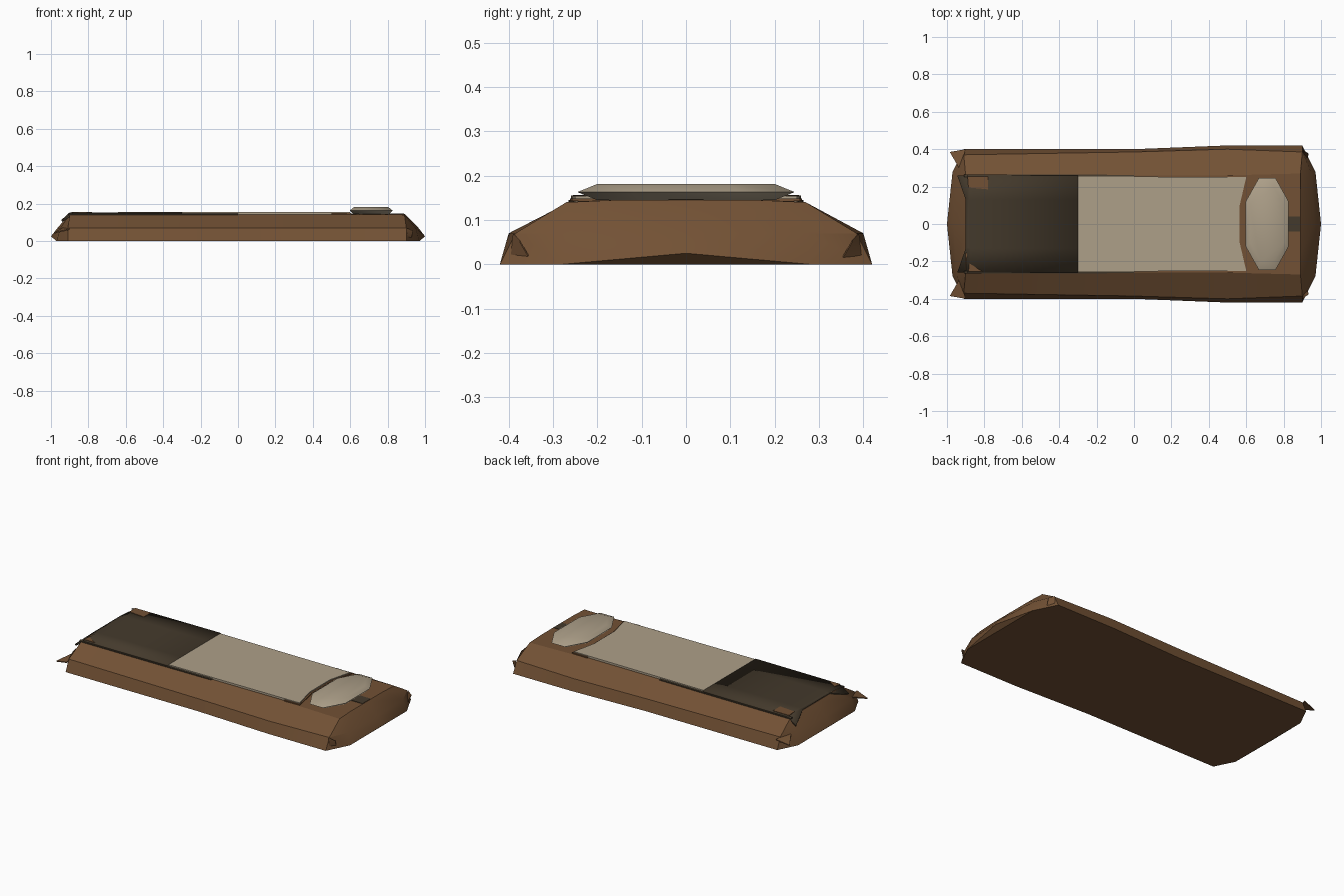
import bpy
import math

if "Cube" in bpy.data.objects:
    bpy.data.objects.remove(bpy.data.objects["Cube"])


def material(name, rgb):
    m = bpy.data.materials.new(name)
    m.use_nodes = True
    m.diffuse_color = (*rgb, 1)
    m.node_tree.nodes["Principled BSDF"].inputs["Base Color"].default_value = (*rgb, 1)
    return m


BROWN = material("brown leather", (0.17, 0.083, 0.035))
BEIGE = material("beige cloth", (0.42, 0.35, 0.25))
DARK = material("dark blanket", (0.058, 0.042, 0.025))


def build(name, verts, faces, mat, angle=25):
    me = bpy.data.meshes.new(name)
    me.from_pydata(verts, [], faces)
    me.materials.append(mat)
    ob = bpy.data.objects.new(name, me)
    bpy.context.collection.objects.link(ob)
    bpy.ops.object.select_all(action='DESELECT')
    ob.select_set(True)
    bpy.context.view_layer.objects.active = ob
    bpy.ops.object.mode_set(mode='EDIT')
    bpy.ops.mesh.select_all(action='SELECT')
    bpy.ops.mesh.normals_make_consistent(inside=False)
    bpy.ops.object.mode_set(mode='OBJECT')
    bpy.ops.object.shade_smooth_by_angle(angle=math.radians(angle))
    return ob


def both_sides(half):
    """Close a half outline (back end to front end) by mirroring it in y."""
    return half + [(x, -y, z) for x, y, z in reversed(half) if y > 0]


def loft(rings):
    n = len(rings[0])
    verts = [v for r in rings for v in r]
    faces = [(k * n + i, k * n + (i + 1) % n, (k + 1) * n + (i + 1) % n, (k + 1) * n + i)
             for k in range(len(rings) - 1) for i in range(n)]
    faces.append(tuple(range((len(rings) - 1) * n, len(rings) * n)))
    return verts, faces, n


def slab(name, outline, thick, mat):
    verts, faces, n = loft([[(x, y, z - thick) for x, y, z in outline], outline])
    faces.append(tuple(reversed(range(n))))
    return build(name, verts, faces, mat)


# Padded base: hem, shoulder and flat top, with the hem lifted at both ends
hem = both_sides([(-1, 0, .025), (-.97, .28, 0), (-.91, .4, 0), (0, .4, 0),
                  (.5, .42, 0), (.9, .42, 0), (.97, .28, 0), (1, 0, .025)])
shoulder = both_sides([(-.965, 0, .07), (-.95, .27, .07), (-.91, .37, .07), (0, .385, .07),
                       (.5, .4, .07), (.9, .385, .07), (.95, .27, .07), (.965, 0, .07)])
top = both_sides([(-.9, 0, .145), (-.9, .16, .145), (-.9, .26, .14), (0, .26, .142),
                  (.5, .26, .142), (.89, .27, .14), (.89, .16, .145), (.89, 0, .145)])
verts, faces, n = loft([hem, shoulder, top])
mid = n // 2
floor = [i for i in range(n) if i not in (0, mid)]
faces += [tuple(reversed(floor)), (0, 1, n - 1), (mid, mid + 1, mid - 1)]
build("padded_base", verts, faces, BROWN)

# Folded corner pleats
for side, label in ((1, "left"), (-1, "right")):
    slab("foot_corner_" + label, [(-.985, .385 * side, .045), (-.9, .4 * side, .065),
                                  (-.93, .29 * side, .075)], .006, BROWN)
    slab("head_corner_" + label, [(.9, .39 * side, .07), (.935, .375 * side, .055),
                                  (.925, .35 * side, .012), (.9, .4 * side, .02)], .005, BROWN)

# Sheet with a notched head end, and the blanket hanging over the foot end
slab("beige_sheet", both_sides([(-.3, 0, .155), (-.3, .255, .154), (.6, .25, .154),
                                (.565, .1, .156), (.565, 0, .156)]), .012, BEIGE)
slab("sheet_hem", both_sides([(.5, 0, .149), (.5, .262, .149), (.608, .257, .149),
                              (.575, .1, .149), (.575, 0, .149)]), .006, BROWN)
foot = [(-.945, -.26, .112), (-.9, -.13, .153), (-.9, .13, .153), (-.945, .26, .112)]
fold = [(-.88, y, .153) for _, y, _ in foot]
head = [(-.3, y, .155) for _, y, _ in foot]
rows = foot + fold + head
blanket = build("dark_blanket", rows,
                [(r + i, r + i + 1, r + i + 5, r + i + 4) for r in (0, 4) for i in range(3)], DARK)
edge = blanket.modifiers.new("thickness", 'SOLIDIFY')
edge.thickness = .011
edge.offset = -1

# Edge strips along the bedding
for side, label in ((1, "left"), (-1, "right")):
    slab("blanket_edge_" + label, [(-.91, .25 * side, .148), (.0, .25 * side, .148),
                                   (.0, .263 * side, .145), (-.91, .265 * side, .145)], .006, DARK)

# Turned-over patches at the foot, and the small tab at the head
slab("fold_patch_left", [(-.885, .195, .156), (-.89, .255, .156),
                         (-.78, .255, .156), (-.78, .185, .156)], .004, BROWN)
slab("fold_patch_right", [(-.88, -.21, .156), (-.885, -.255, .156), (-.81, -.255, .156)], .004, BROWN)
slab("head_tab", [(.8, -.04, .148), (.8, .04, .148), (.888, .04, .147), (.888, -.04, .147)], .005, DARK)


# Faceted pillow
def octagon(sx, sy, z):
    pts = [(-.045, .245), (.045, .245), (.115, .12), (.115, -.12),
           (.045, -.245), (-.045, -.245), (-.115, -.12), (-.115, .12)]
    return [(.712 + x * sx, y * sy, z) for x, y in pts]


verts, faces, n = loft([octagon(.85, .82, .145), octagon(1, 1, .163), octagon(.8, .82, .181)])
faces.append(tuple(reversed(range(n))))
build("pillow", verts, faces, BEIGE, 50)
